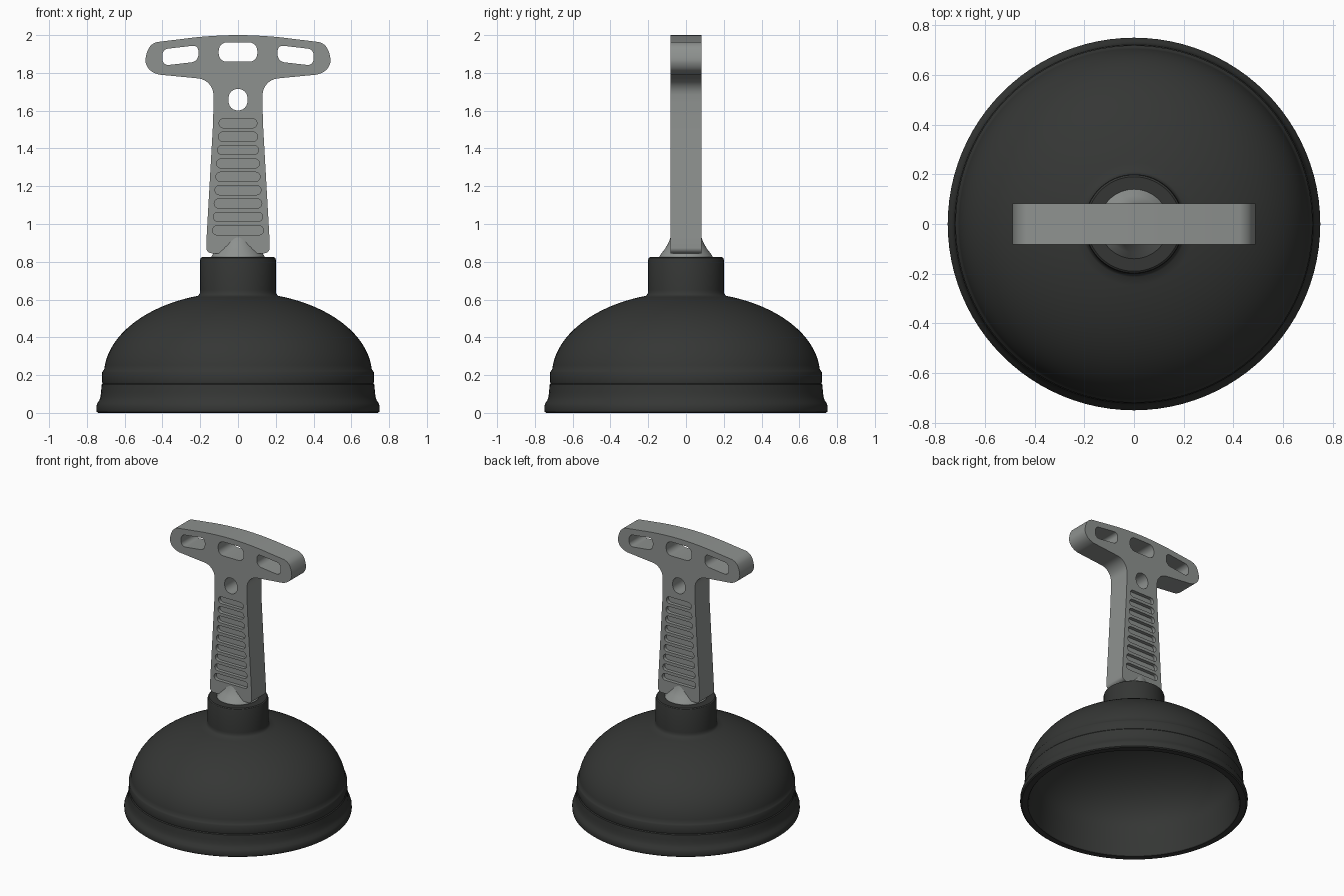
import bpy, bmesh, math
from mathutils import Vector

if "Cube" in bpy.data.objects:
    bpy.data.objects.remove(bpy.data.objects["Cube"])


def material(name, rgb):
    m = bpy.data.materials.new(name)
    m.diffuse_color = (*rgb, 1)
    m.use_nodes = True
    m.node_tree.nodes["Principled BSDF"].inputs["Base Color"].default_value = m.diffuse_color
    return m


def finish(name, bm, mat=None, angle=30):
    bmesh.ops.recalc_face_normals(bm, faces=bm.faces)
    me = bpy.data.meshes.new(name)
    bm.to_mesh(me)
    bm.free()
    ob = bpy.data.objects.new(name, me)
    bpy.context.collection.objects.link(ob)
    if mat:
        me.materials.append(mat)
        smooth(ob, angle)
    return ob


def smooth(ob, angle=30):
    bpy.ops.object.select_all(action='DESELECT')
    ob.select_set(True)
    bpy.context.view_layer.objects.active = ob
    bpy.ops.object.shade_smooth_by_angle(angle=math.radians(angle))


def lathe(name, profile, mat, steps=96):
    bm = bmesh.new()
    vs = [bm.verts.new((r, 0, z)) for r, z in profile]
    es = [bm.edges.new(p) for p in zip(vs, vs[1:])]
    bmesh.ops.spin(bm, geom=vs + es, cent=(0, 0, 0), axis=(0, 0, 1),
                   angle=math.tau, steps=steps)
    bmesh.ops.remove_doubles(bm, verts=bm.verts, dist=1e-5)
    return finish(name, bm, mat)


def rounded(corners, seg=8):
    """Polygon from (x, z, setback) corners, each corner eased with a curve."""
    out, n = [], len(corners)
    for i, (x, z, s) in enumerate(corners):
        p = Vector((x, z))
        if s == 0:
            out.append(p)
            continue
        a = p + (Vector(corners[i - 1][:2]) - p).normalized() * s
        b = p + (Vector(corners[(i + 1) % n][:2]) - p).normalized() * s
        for k in range(seg + 1):
            t = k / seg
            # blend toward a circular-looking corner
            c1, c2 = a.lerp(p, 0.55), b.lerp(p, 0.55)
            out.append(a * (1 - t)**3 + c1 * 3 * t * (1 - t)**2
                       + c2 * 3 * t * t * (1 - t) + b * t**3)
    return out


def prism(bm, pts, y0, y1):
    f = bm.faces.new([bm.verts.new((p[0], y0, p[1])) for p in pts])
    new = bmesh.ops.extrude_face_region(bm, geom=[f])['geom']
    bmesh.ops.translate(bm, vec=(0, y1 - y0, 0),
                        verts=[v for v in new if isinstance(v, bmesh.types.BMVert)])


def slot(cx, cz, hw, hh, s):
    return rounded([(cx - hw, cz - hh, s), (cx + hw, cz - hh, s),
                    (cx + hw, cz + hh, s), (cx - hw, cz + hh, s)], 6)


def dome(a, b, z0, t0, t1, n):
    return [(a * math.cos(math.radians(t0 + (t1 - t0) * i / n)),
             z0 + b * math.sin(math.radians(t0 + (t1 - t0) * i / n))) for i in range(n + 1)]


rubber = material("rubber", (0.035, 0.037, 0.035))
plastic = material("plastic", (0.27, 0.285, 0.275))

# Rubber cup: inside dome, lip, banded skirt, outer dome and neck
inner = dome(0.675, 0.40, 0.19, 90, 2, 20)
inner[0] = (0, 0.59)
outer = [(0.69, 0.03), (0.695, 0.005), (0.70, 0), (0.74, 0), (0.748, 0.006), (0.75, 0.015),
         (0.75, 0.035), (0.745, 0.05), (0.735, 0.065), (0.728, 0.085), (0.725, 0.11),
         (0.722, 0.15), (0.717, 0.156), (0.719, 0.162), (0.719, 0.215), (0.715, 0.222)]
neck = [(0.207, 0.625), (0.201, 0.635), (0.20, 0.65), (0.20, 0.812), (0.197, 0.82),
        (0.19, 0.825), (0, 0.825)]
lathe("rubber_cup", inner + outer + dome(0.71, 0.44, 0.2, 4, 72.5, 24) + neck, rubber)

# Flared collar between neck and grip
lathe("handle_collar", [(0, 0.935), (0.08, 0.935), (0.087, 0.915), (0.098, 0.89),
                        (0.114, 0.865), (0.135, 0.838), (0.14, 0.83), (0.14, 0.80),
                        (0, 0.80)], plastic, 64)

# T-shaped handle outline
T = 0.082
half = [(0.13, 2.0, 0.12), (0.455, 1.96, 0.03), (0.49, 1.90, 0.035), (0.49, 1.835, 0.03),
        (0.44, 1.793, 0.03), (0.13, 1.763, 0.08), (0.13, 1.57, 0.08), (0.168, 0.90, 0.03),
        (0.168, 0.845, 0.028)]
bm = bmesh.new()
prism(bm, rounded(half + [(-x, z, s) for x, z, s in reversed(half)]), -T, T)
handle = finish("t_handle", bm)

# Cutters: through holes in the crossbar and shaft, finger grooves on both faces
bm = bmesh.new()
prism(bm, slot(0, 1.91, 0.102, 0.051, 0.042), -0.2, 0.2)
prism(bm, slot(0, 1.658, 0.05, 0.057, 0.048), -0.2, 0.2)
for m in (-1, 1):
    prism(bm, rounded([(0.40 * m, 1.838, 0.035), (0.40 * m, 1.925, 0.03),
                       (0.21 * m, 1.947, 0.03), (0.21 * m, 1.86, 0.035)]), -0.2, 0.2)
for i in range(9):
    for m in (-1, 1):
        prism(bm, slot(0, 1.533 - i * 0.0708, 0.10 + i * 0.0043, 0.0245, 0.0235),
              m * (T - 0.025), m * 0.2)
cutter = finish("handle_cutter", bm)
cutter.hide_render = True

mod = handle.modifiers.new("cuts", 'BOOLEAN')
mod.operation = 'DIFFERENCE'
mod.solver = 'EXACT'
mod.object = cutter
bpy.context.view_layer.objects.active = handle
bpy.ops.object.modifier_apply(modifier=mod.name)
bpy.data.objects.remove(cutter)
handle.data.materials.clear()
handle.data.materials.append(plastic)
smooth(handle)
